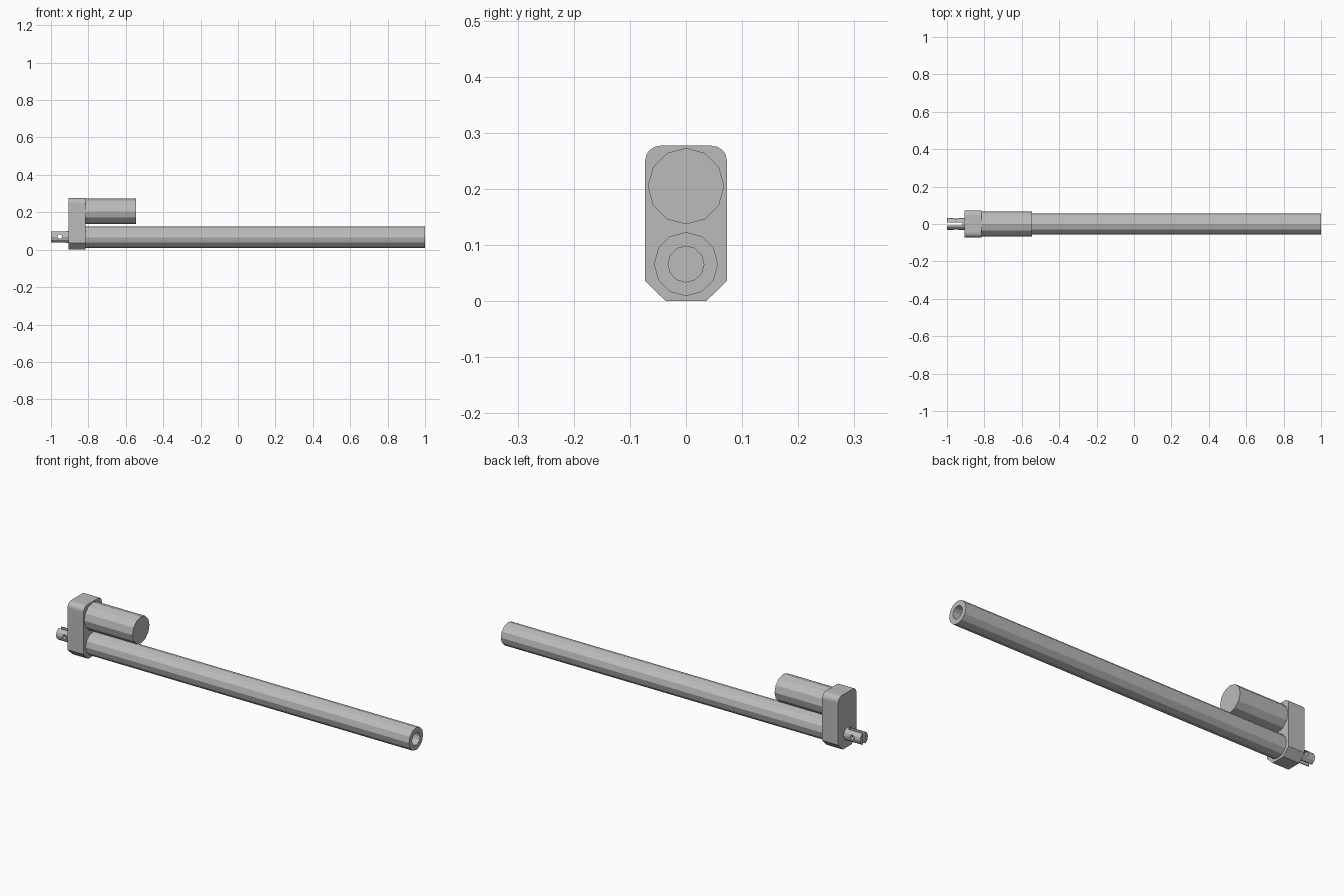
import bpy, bmesh
from math import pi, sin, cos

cube = bpy.data.objects.get("Cube")
if cube:
    bpy.data.objects.remove(cube, do_unlink=True)

grey = bpy.data.materials.new("satin grey metal")
grey.use_nodes = True
colour = (0.5, 0.5, 0.5, 1)
grey.diffuse_color = colour
grey.node_tree.nodes["Principled BSDF"].inputs["Base Color"].default_value = colour

AXIS_Z = 0.066      # height of the tube axis
SIDES = 12


def ring(radius, z, sides=SIDES):
    """Points (y, z) of a regular polygon with a corner on top."""
    return [(radius * sin(2 * pi * i / sides), z + radius * cos(2 * pi * i / sides))
            for i in range(sides)]


def make_object(name, bm):
    bmesh.ops.recalc_face_normals(bm, faces=bm.faces)
    mesh = bpy.data.meshes.new(name)
    bm.to_mesh(mesh)
    bm.free()
    mesh.materials.append(grey)
    obj = bpy.data.objects.new(name, mesh)
    bpy.context.collection.objects.link(obj)
    return obj


def extrude_x(name, profile, x0, x1):
    """Solid prism from a (y, z) profile along x."""
    bm = bmesh.new()
    face = bm.faces.new([bm.verts.new((x0, y, z)) for y, z in profile])
    out = bmesh.ops.extrude_face_region(bm, geom=[face], use_keep_orig=True)
    verts = [v for v in out["geom"] if isinstance(v, bmesh.types.BMVert)]
    bmesh.ops.translate(bm, verts=verts, vec=(x1 - x0, 0, 0))
    return make_object(name, bm)


def pipe_x(name, outer, inner, z, x0, x1):
    """Hollow tube along x with open bore."""
    bm = bmesh.new()
    loops = [[bm.verts.new((x, y, h)) for y, h in ring(r, z)]
             for x, r in ((x0, outer), (x1, outer), (x1, inner), (x0, inner))]
    for k in range(4):
        a, b = loops[k], loops[(k + 1) % 4]
        for i in range(SIDES):
            j = (i + 1) % SIDES
            bm.faces.new((a[i], a[j], b[j], b[i]))
    return make_object(name, bm)


def cut(obj, cutter):
    mod = obj.modifiers.new("cut", 'BOOLEAN')
    mod.operation = 'DIFFERENCE'
    mod.solver = 'EXACT'
    mod.object = cutter
    cutter.hide_render = True
    cutter.hide_viewport = True
    cutter.display_type = 'WIRE'


# Gearbox housing: rounded top corners, chamfered bottom corners
W, TOP, R, CH = 0.073, 0.277, 0.027, 0.036
half = [(CH, 0), (W, CH)]
half += [(W - R + R * cos(a), TOP - R + R * sin(a))
         for a in [i * pi / 8 for i in range(5)]]
outline = half + [(-y, z) for y, z in reversed(half)]
extrude_x("gearbox_housing", outline, -0.906, -0.816)

# Motor and long outer tube
extrude_x("motor", ring(0.068, 0.205), -0.818, -0.545)
pipe_x("outer_tube", 0.057, 0.032, AXIS_Z, -0.818, 1.0)

# Rear clevis with a slot and a cross pin hole
clevis = extrude_x("rear_clevis", ring(0.031, AXIS_Z + 0.002), -1.0, -0.904)
slot = extrude_x("slot_cutter", [(-0.009, 0), (0.009, 0), (0.009, 0.2), (-0.009, 0.2)],
                 -1.05, -0.918)
bm = bmesh.new()
low = [bm.verts.new((-0.953 + y, -0.1, z)) for y, z in ring(0.012, AXIS_Z + 0.004)]
high = [bm.verts.new((v.co.x, 0.1, v.co.z)) for v in low]
bm.faces.new(low)
bm.faces.new(high)
for i in range(SIDES):
    j = (i + 1) % SIDES
    bm.faces.new((low[i], low[j], high[j], high[i]))
pin = make_object("pin_hole_cutter", bm)
cut(clevis, slot)
cut(clevis, pin)
